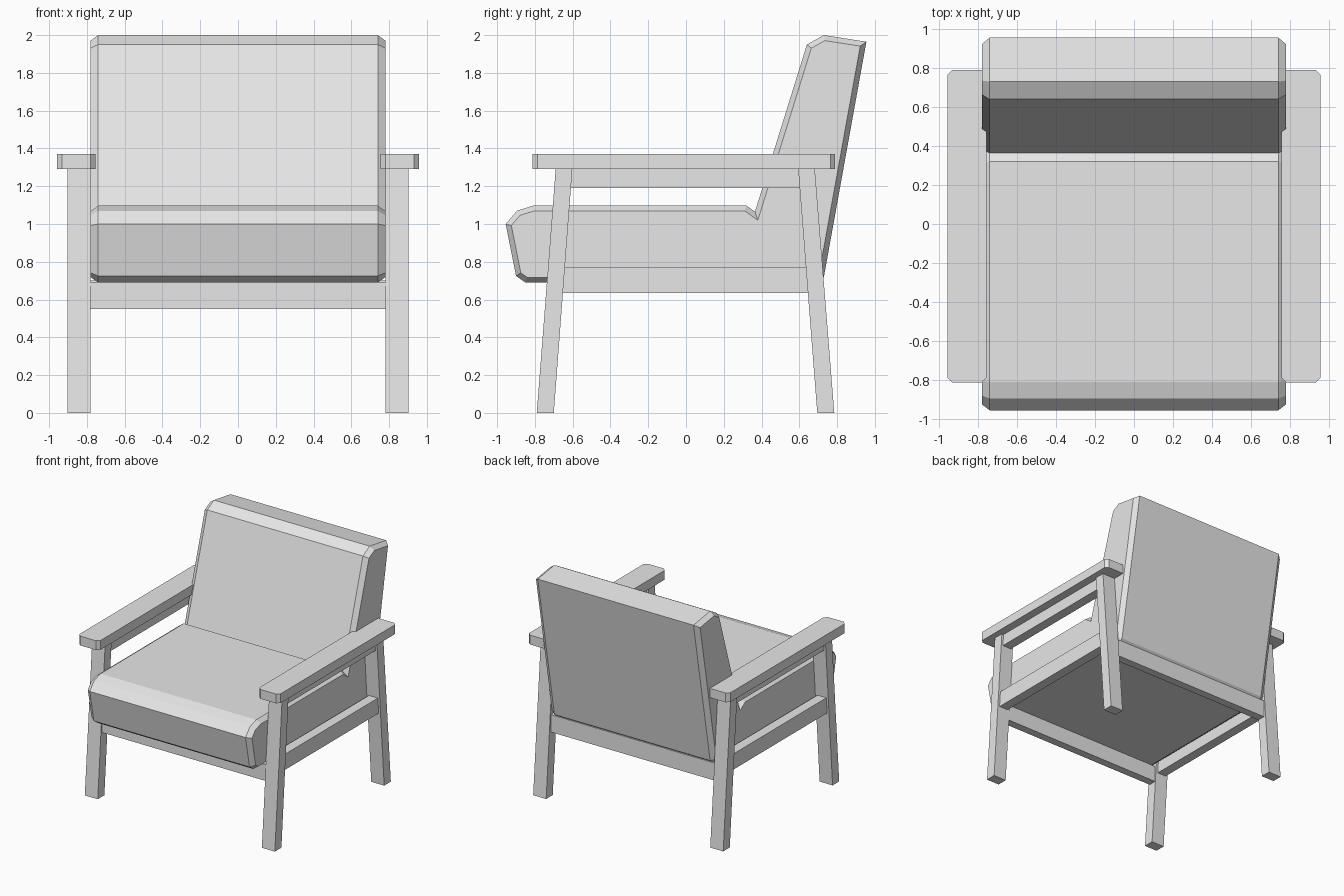
import bpy, bmesh

cube = bpy.data.objects.get("Cube")
if cube:
    bpy.data.objects.remove(cube, do_unlink=True)

# One plain grey for the whole chair
GREY = (0.8, 0.8, 0.8, 1.0)
grey = bpy.data.materials.new("plain_grey")
grey.use_nodes = True
grey.diffuse_color = GREY
grey.node_tree.nodes["Principled BSDF"].inputs["Base Color"].default_value = GREY


def finish(name, bm):
    """Turn a bmesh into a named, flat shaded object."""
    bmesh.ops.recalc_face_normals(bm, faces=bm.faces)
    mesh = bpy.data.meshes.new(name)
    bm.to_mesh(mesh)
    bm.free()
    mesh.materials.append(grey)
    obj = bpy.data.objects.new(name, mesh)
    bpy.context.collection.objects.link(obj)
    return obj


def prism(name, profile, x0, x1, rim=0.0, bulge=0.0):
    """Extrude a (y, z) profile along x, with optional bevelled ends."""
    bm = bmesh.new()
    face = bm.faces.new([bm.verts.new((x0, y, z)) for y, z in profile])
    grown = bmesh.ops.extrude_face_region(bm, geom=[face], use_keep_orig=True)["geom"]
    far = [g for g in grown if isinstance(g, bmesh.types.BMFace)]
    for v in far[0].verts:
        v.co.x = x1
    bmesh.ops.recalc_face_normals(bm, faces=bm.faces)
    if rim:
        bmesh.ops.inset_individual(bm, faces=[face] + far, thickness=rim,
                                   depth=bulge, use_even_offset=True)
    return finish(name, bm)


def box(name, x, y, z):
    return prism(name, [(y[0], z[0]), (y[1], z[0]), (y[1], z[1]), (y[0], z[1])], *x)


def armrest(name, x, y, z, cut):
    """Board with its four vertical corners cut off."""
    obj = box(name, x, y, z)
    bm = bmesh.new()
    bm.from_mesh(obj.data)
    upright = [e for e in bm.edges if abs(e.verts[0].co.z - e.verts[1].co.z) > 0.01]
    bmesh.ops.bevel(bm, geom=upright, offset=cut, segments=1, affect='EDGES')
    bm.to_mesh(obj.data)
    bm.free()


# Seat and backrest upholstery in one folded profile
cushion = [(-0.955, 1.0), (-0.895, 1.07), (-0.81, 1.097), (0.32, 1.097),
           (0.365, 1.065), (0.64, 1.95), (0.73, 2.0), (0.955, 1.965),
           (0.73, 0.72), (0.70, 0.69), (-0.85, 0.69), (-0.90, 0.725)]
prism("seat_and_back_cushion", cushion, -0.74, 0.74, rim=0.028, bulge=0.04)

# Side frames
LEG_TOP = 1.29
front_leg = [(-0.79, 0), (-0.70, 0), (-0.602, LEG_TOP), (-0.69, LEG_TOP)]
back_leg = [(0.695, 0), (0.785, 0), (0.682, LEG_TOP), (0.594, LEG_TOP)]
for side, s in (("left", 1), ("right", -1)):
    def span(a, b):
        return tuple(sorted((s * a, s * b)))
    prism(side + "_front_leg", front_leg, *span(0.78, 0.903))
    prism(side + "_back_leg", back_leg, *span(0.78, 0.903))
    box(side + "_upper_rail", span(0.80, 0.885), (-0.64, 0.64), (1.19, LEG_TOP))
    box(side + "_lower_rail", span(0.80, 0.885), (-0.68, 0.67), (0.635, 0.77))
    armrest(side + "_armrest", span(0.755, 0.957), (-0.813, 0.79), (LEG_TOP, 1.37), 0.026)

# Cross rails under the seat
box("front_rail", (-0.79, 0.79), (-0.73, -0.66), (0.55, 0.69))
box("back_rail", (-0.79, 0.79), (0.65, 0.72), (0.55, 0.70))
